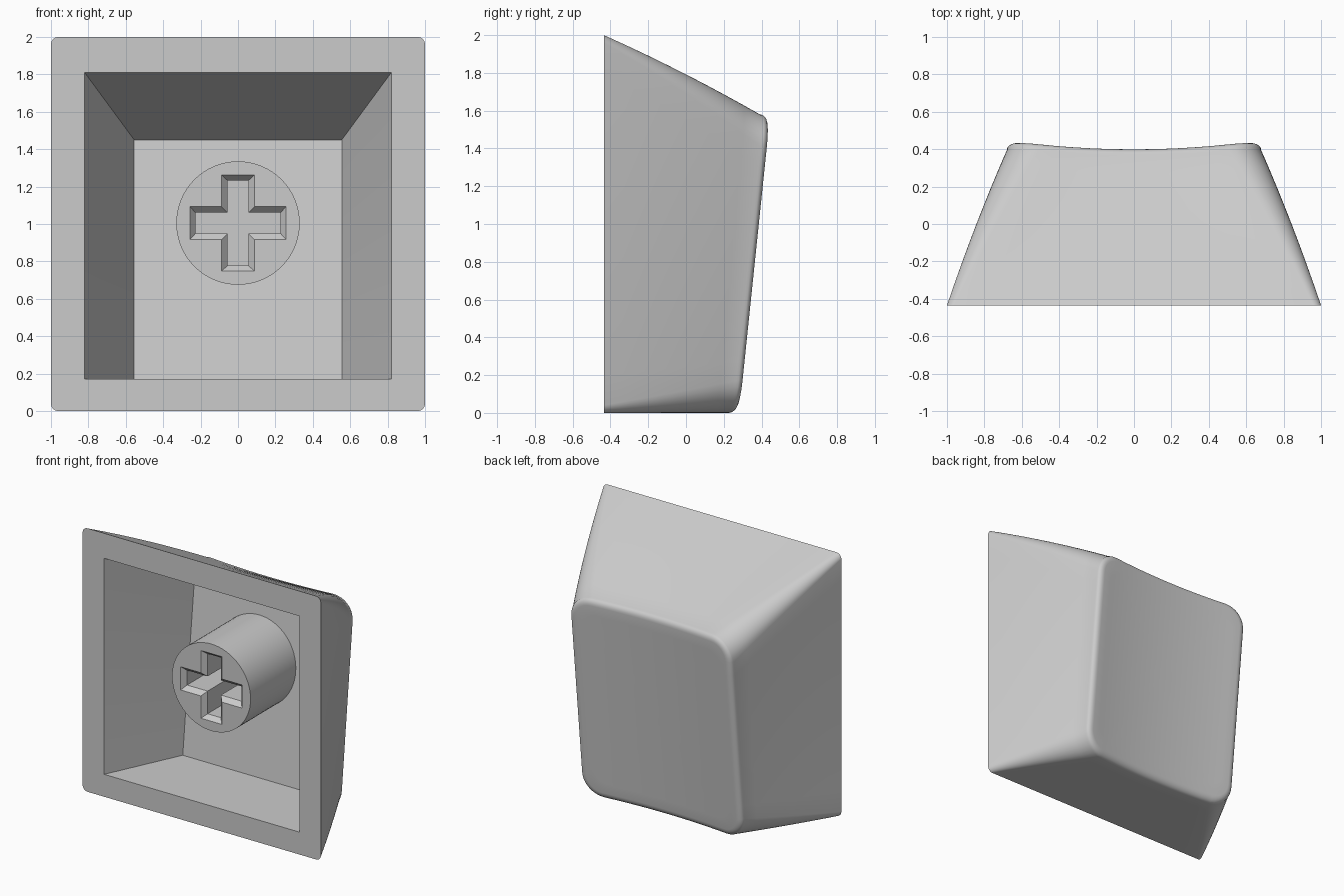
import bpy, bmesh, math

cube = bpy.data.objects.get("Cube")
if cube:
    bpy.data.objects.remove(cube, do_unlink=True)

# one grey plastic
GREY = (0.6, 0.6, 0.6, 1)
plastic = bpy.data.materials.new("grey plastic")
plastic.use_nodes = True
plastic.diffuse_color = GREY
plastic.node_tree.nodes["Principled BSDF"].inputs["Base Color"].default_value = GREY

RIM_Y = -0.435
ARC, SIDE = 8, 12          # divisions of each corner and each straight side


def lerp(a, b, t):
    return a + (b - a) * t


def outline(half, low, high, radius):
    """Rounded rectangle in x and z, always with the same number of points."""
    corners = [(half - radius, high - radius, 0), (radius - half, high - radius, 90),
               (radius - half, low + radius, 180), (half - radius, low + radius, 270)]
    arcs = [[(cx + radius * math.cos(math.radians(a + 90 * i / ARC)),
              cz + radius * math.sin(math.radians(a + 90 * i / ARC)))
             for i in range(ARC + 1)] for cx, cz, a in corners]
    points = []
    for k, arc in enumerate(arcs):
        (ax, az), (bx, bz) = arc[-1], arcs[(k + 1) % 4][0]
        points += arc
        points += [(lerp(ax, bx, i / SIDE), lerp(az, bz, i / SIDE)) for i in range(1, SIDE)]
    return points


def dish(x, z):
    """Tilted top surface, hollowed across its width."""
    return 0.24 + 0.104 * z + 0.04 * (x / 0.62) ** 2


def loft(bm, rings):
    for a, b in zip(rings, rings[1:]):
        for i in range(len(a)):
            j = (i + 1) % len(a)
            bm.faces.new((a[i], a[j], b[j], b[i]))


def finish(bm, name):
    bmesh.ops.recalc_face_normals(bm, faces=bm.faces)
    mesh = bpy.data.meshes.new(name)
    bm.to_mesh(mesh)
    bm.free()
    mesh.materials.append(plastic)
    obj = bpy.data.objects.new(name, mesh)
    bpy.context.collection.objects.link(obj)
    bpy.ops.object.select_all(action="DESELECT")
    obj.select_set(True)
    bpy.context.view_layer.objects.active = obj
    bpy.ops.object.shade_smooth_by_angle(angle=math.radians(30))
    return obj


# shell: cavity floor, cavity mouth, rim, sloping sides, rounded edge, dished top
bm = bmesh.new()
rings = []


def add_ring(points, depth):
    rings.append([bm.verts.new((x, depth(x, z), z)) for x, z in points])


add_ring(outline(0.555, 0.17, 1.45, 0), lambda x, z: 0.13 + 0.109 * (z - 0.17))
add_ring(outline(0.82, 0.17, 1.81, 0), lambda x, z: RIM_Y)
for step in range(9):
    t = step / 8
    add_ring(outline(lerp(1, 0.68, t), 0, lerp(2, 1.58, t), lerp(0.04, 0.17, t)),
             lambda x, z: lerp(RIM_Y, dish(x, z) - 0.04, t))
for step in range(1, 6):
    a = math.radians(18 * step)
    inset = 0.05 * (1 - math.cos(a))
    add_ring(outline(0.68 - inset, inset, 1.58 - inset, 0.17 - inset),
             lambda x, z: dish(x, z) - 0.04 * (1 - math.sin(a)))
crown = [(v.co.x, v.co.z) for v in rings[-1]]
for step in range(1, 10):
    s = 1 - step / 10
    add_ring([(x * s, lerp(0.79, z, s)) for x, z in crown], dish)
loft(bm, rings)
bm.faces.new(rings[0])
bm.faces.new(rings[-1])
bmesh.ops.remove_doubles(bm, verts=bm.verts, dist=0.0001)
finish(bm, "keycap_shell")


# stem post with a chamfered cross socket
def cross(reach, half):
    quarter = [(half, reach), (half, half), (reach, half)]
    return [p for sx, sz, order in ((1, 1, 1), (1, -1, -1), (-1, -1, 1), (-1, 1, -1))
            for p in [(sx * x, sz * z) for x, z in quarter[::order]]]


def post_ring(points, y):
    return [bm.verts.new((x, y, z + 1.005)) for x, z in points]


bm = bmesh.new()
circle = [(0.33 * math.cos(math.tau * i / 64), 0.33 * math.sin(math.tau * i / 64))
          for i in range(64)]
wall = [post_ring(circle, y) for y in (0.27, -0.32)]
socket = [post_ring(cross(0.257, 0.088), -0.32),
          post_ring(cross(0.228, 0.056), -0.285),
          post_ring(cross(0.228, 0.056), 0.08)]
loft(bm, wall)
loft(bm, socket)
bm.faces.new(wall[0])
bm.faces.new(socket[-1])
mouth = set(wall[1] + socket[0])
edges = [e for e in bm.edges if e.is_boundary and set(e.verts) <= mouth]
bmesh.ops.triangle_fill(bm, edges=edges, use_beauty=True, use_dissolve=False)
finish(bm, "stem_post")
